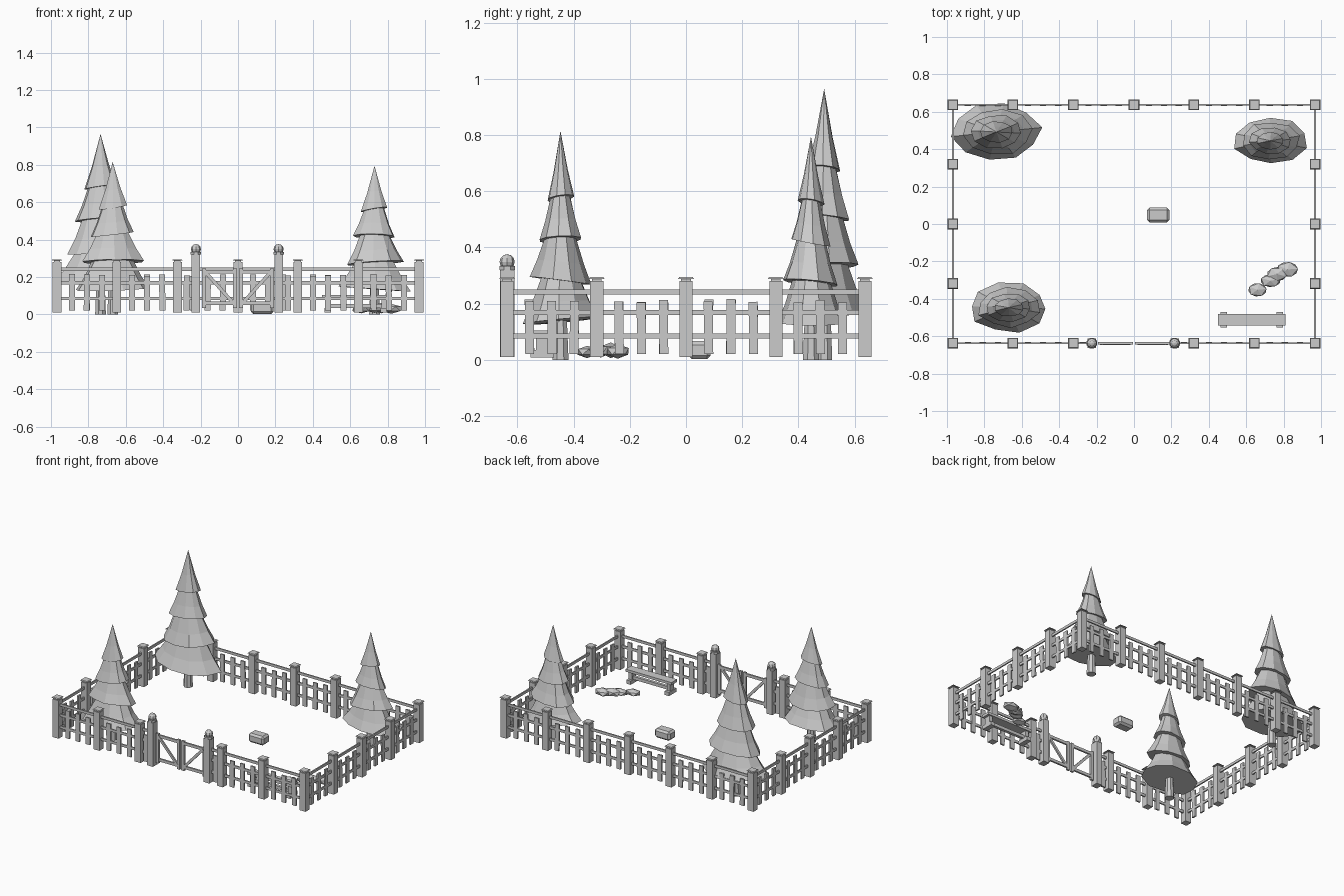
import bpy, bmesh, math, random
from mathutils import Matrix, Vector

if "Cube" in bpy.data.objects:
    bpy.data.objects.remove(bpy.data.objects["Cube"])
random.seed(4)


def finish(name, bm):
    bmesh.ops.recalc_face_normals(bm, faces=bm.faces)
    me = bpy.data.meshes.new(name)
    bm.to_mesh(me)
    bm.free()
    ob = bpy.data.objects.new(name, me)
    bpy.context.collection.objects.link(ob)
    return ob


def box(bm, c, s, rot=None):
    m = Matrix.Translation(c) @ (rot or Matrix()) @ Matrix.Diagonal((*s, 1))
    bmesh.ops.create_cube(bm, size=1, matrix=m)


def cone(bm, c, r1, r2, h, n):
    bmesh.ops.create_cone(bm, cap_ends=True, segments=n, radius1=r1, radius2=r2,
                          depth=h, matrix=Matrix.Translation(c) @ Matrix.Rotation(math.pi / n, 4, 'Z'))


X, Y = 0.968, 0.637

# fence posts with a neck and thin overhanging cap
xs = [-X, -0.648, -0.324, 0, 0.32, 0.644, X]
ys = [-0.318, 0, 0.32]
spots = [(x, Y) for x in xs] + [(x, -Y) for x in xs if x != 0]
spots += [(s * X, y) for s in (-1, 1) for y in ys]
posts, caps = bmesh.new(), bmesh.new()
for x, y in spots:
    box(posts, (x, y, 0.145), (0.047, 0.047, 0.27))
    box(caps, (x, y, 0.283), (0.034, 0.034, 0.012))
    cone(caps, (x, y, 0.291), 0.04, 0.034, 0.006, 4)
finish("fence_posts", posts)
finish("post_caps", caps)

# rails and pickets, one panel per pair of neighbouring posts
rails, pickets = bmesh.new(), bmesh.new()


def panel(a, b, count=3):
    a, b = Vector((*a, 0)), Vector((*b, 0))
    d = b - a
    rot = Matrix.Rotation(math.atan2(d.y, d.x), 4, 'Z')
    for z in (0.085, 0.169, 0.242):
        box(rails, (a + b) / 2 + Vector((0, 0, z)), (d.length, 0.009, 0.018), rot)
    for i in range(count):
        h = 0.19 + random.uniform(-0.006, 0.006)
        t = (i + 1) / (count + 1)
        tilt = rot @ Matrix.Rotation(random.uniform(-0.015, 0.015), 4, 'Y')
        box(pickets, a + d * t + Vector((0, 0, 0.02 + h / 2)), (0.032, 0.011, h), tilt)


for a, b in zip(xs, xs[1:]):
    panel((a, Y), (b, Y))
for a, b in [(0, 1), (1, 2), (4, 5), (5, 6)]:
    panel((xs[a], -Y), (xs[b], -Y))
panel((xs[2], -Y), (-0.225, -Y), 1)
panel((0.217, -Y), (xs[4], -Y), 1)
sy = [-Y] + ys + [Y]
for s in (-1, 1):
    for a, b in zip(sy, sy[1:]):
        panel((s * X, a), (s * X, b))
finish("fence_rails", rails)
finish("fence_pickets", pickets)

# gate posts with ball finials
gp = bmesh.new()
for x in (-0.225, 0.217):
    box(gp, (x, -Y, 0.165), (0.045, 0.052, 0.31))
    cone(gp, (x, -Y, 0.327), 0.03, 0.03, 0.014, 8)
    bmesh.ops.create_uvsphere(gp, u_segments=8, v_segments=6, radius=0.027,
                              matrix=Matrix.Translation((x, -Y, 0.349)))
finish("gate_posts", gp)

# two braced gate leaves
gate = bmesh.new()
for s in (-1, 1):
    for x in (0.017, 0.182):
        box(gate, (s * x, -Y, 0.14), (0.022, 0.014, 0.21))
    for z in (0.06, 0.228):
        box(gate, (s * 0.1, -Y, z), (0.18, 0.012, 0.02))
    dx, dz = 0.15, 0.165
    box(gate, (s * 0.1, -Y - 0.003, 0.144), (math.hypot(dx, dz), 0.012, 0.018),
        Matrix.Rotation(-s * math.atan2(dz, dx), 4, 'Y'))
finish("gate_leaves", gate)


# conifers: four overlapping faceted skirts on a trunk
def tree(name, x, y, h, rx, ry, n=10):
    bm = bmesh.new()
    tiers = [(0.17, 1.0, 0.37, 0.50), (0.345, 0.80, 0.55, 0.38),
             (0.525, 0.58, 0.73, 0.24), (0.705, 0.37, 1.0, 0.0)]
    for k, (z0, r0, z1, r1) in enumerate(tiers):
        ph = random.uniform(0, 0.6)
        jit = [random.uniform(0.92, 1.04) for _ in range(n)]
        lean = random.uniform(0, math.tau)
        rings = []
        for t in (0, 0.4, 1):
            if t == 1 and r1 == 0:
                rings.append([bm.verts.new((x, y, h))])
                continue
            r = r0 + (r1 - r0) * (t ** 0.85)
            ring = []
            for i in range(n):
                a = math.tau * i / n + ph
                j = jit[i] if t < 1 else 1
                dz = 0.014 * (1 - t) * math.cos(a - lean)
                ring.append(bm.verts.new((x + rx * r * j * math.cos(a),
                                          y + ry * r * j * math.sin(a),
                                          h * (z0 + (z1 - z0) * t) + dz)))
            rings.append(ring)
        bm.faces.new(rings[0][::-1])
        for lo, up in zip(rings, rings[1:]):
            for i in range(n):
                i2 = (i + 1) % n
                if len(up) == 1:
                    bm.faces.new((lo[i], lo[i2], up[0]))
                else:
                    bm.faces.new((lo[i], lo[i2], up[i2], up[i]))
        if len(rings[-1]) > 1:
            bm.faces.new(rings[-1])
    finish(name + "_foliage", bm)
    tr = bmesh.new()
    cone(tr, (x, y, h * 0.1), 0.031, 0.024, h * 0.2, 8)
    finish(name + "_trunk", tr)


tree("back_left_tree", -0.735, 0.492, 0.965, 0.238, 0.158)
tree("front_left_tree", -0.67, -0.447, 0.815, 0.212, 0.134)
tree("back_right_tree", 0.73, 0.445, 0.795, 0.198, 0.128)

# bench: plank seat, stretcher, and two footed legs
bench = bmesh.new()
box(bench, (0.63, -0.512, 0.095), (0.36, 0.062, 0.018))
box(bench, (0.63, -0.512, 0.045), (0.32, 0.02, 0.022))
for x in (0.48, 0.78):
    box(bench, (x, -0.512, 0.055), (0.025, 0.045, 0.07))
    box(bench, (x, -0.512, 0.022), (0.035, 0.084, 0.026))
finish("bench", bench)

# cluster of faceted rocks
rocks = bmesh.new()
for x, y, z, sx, s2, sz in [(0.66, -0.352, 0.028, 0.055, 0.04, 0.022),
                            (0.73, -0.303, 0.032, 0.06, 0.038, 0.024),
                            (0.765, -0.268, 0.034, 0.06, 0.042, 0.028),
                            (0.82, -0.243, 0.03, 0.064, 0.045, 0.026)]:
    m = Matrix.Translation((x, y, z)) @ Matrix.Diagonal((sx, s2, sz, 1)) \
        @ Matrix.Rotation(random.uniform(0, 3), 4, 'Z')
    bmesh.ops.create_icosphere(rocks, subdivisions=1, radius=1, matrix=m)
finish("rocks", rocks)

# chamfered stone block in the yard
block = bmesh.new()
box(block, (0.13, 0.048, 0.034), (0.12, 0.078, 0.064))
bmesh.ops.bevel(block, geom=block.edges[:], offset=0.013, segments=1, affect='EDGES')
finish("stone_block", block)
